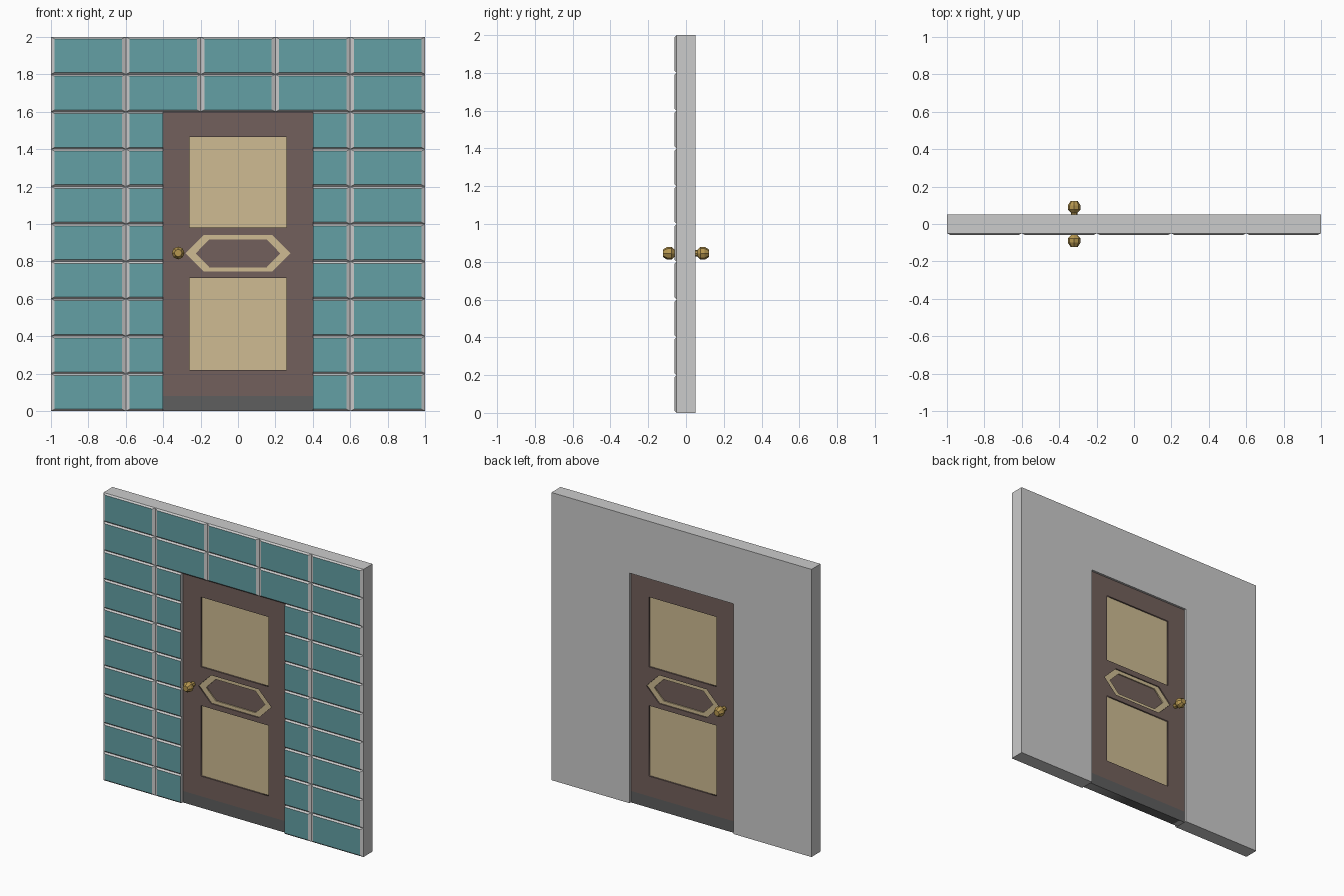
import bpy, bmesh, math
from mathutils import Vector

if "Cube" in bpy.data.objects:
    bpy.data.objects.remove(bpy.data.objects["Cube"])


def material(name, rgb):
    m = bpy.data.materials.new(name)
    m.diffuse_color = (*rgb, 1)
    m.use_nodes = True
    m.node_tree.nodes["Principled BSDF"].inputs["Base Color"].default_value = m.diffuse_color
    return m


TEAL = material("teal", (0.127, 0.352, 0.376))
BROWN = material("brown", (0.17, 0.118, 0.106))
TAN = material("tan", (0.62, 0.50, 0.29))
DARK = material("dark_grey", (0.112, 0.112, 0.112))
BRASS = material("brass", (0.47, 0.31, 0.08))


def finish(bm, name, mats):
    bmesh.ops.remove_doubles(bm, verts=bm.verts, dist=1e-5)
    me = bpy.data.meshes.new(name)
    bm.to_mesh(me)
    bm.free()
    for m in mats:
        me.materials.append(m)
    ob = bpy.data.objects.new(name, me)
    bpy.context.collection.objects.link(ob)
    return ob


def sides(bm, a, b):
    for i in range(len(a)):
        j = (i + 1) % len(a)
        bm.faces.new((a[i], a[j], b[j], b[i]))


def loop(bm, pts, y):
    return [bm.verts.new((x, y, z)) for x, z in pts]


def rect(x0, x1, z0, z1):
    return [(x0, z0), (x1, z0), (x1, z1), (x0, z1)]


def hexagon(tip, flat, z0, z1):
    zm = (z0 + z1) / 2
    return [(-flat, z0), (flat, z0), (tip, zm), (flat, z1), (-flat, z1), (-tip, zm)]


def prism(name, outlines, half, mat):
    """Flat shape with optional holes, thickened to y = +-half."""
    cu = bpy.data.curves.new(name, 'CURVE')
    cu.dimensions = '2D'
    cu.fill_mode = 'BOTH'
    cu.extrude = half
    for pts in outlines:
        s = cu.splines.new('POLY')
        s.points.add(len(pts) - 1)
        for p, (x, z) in zip(s.points, pts):
            p.co = (x, z, 0, 1)
        s.use_cyclic_u = True
    cu.materials.append(mat)
    ob = bpy.data.objects.new(name, cu)
    ob.rotation_euler.x = math.pi / 2
    bpy.context.collection.objects.link(ob)
    bpy.ops.object.select_all(action='DESELECT')
    ob.select_set(True)
    bpy.context.view_layer.objects.active = ob
    bpy.ops.object.convert(target='MESH')


# Wall with doorway, front covered by bevelled tiles
bm = bmesh.new()
outline = [(-1, 0), (-.4, 0), (-.4, 1.6), (.4, 1.6), (.4, 0), (1, 0), (1, 2), (-1, 2)]
back, front = loop(bm, outline, 0.05), loop(bm, outline, -0.05)
sides(bm, back, front)
bm.faces.new(back[::-1])
for col in range(5):
    for row in range(10):
        beside_door = row < 8
        if beside_door and col == 2:
            continue
        x0, z0 = -1 + 0.4 * col, 0.2 * row
        x1, z1, left, right = x0 + 0.4, z0 + 0.2, 0.02, 0.02
        if beside_door and col == 1:
            x1, right = -0.4, 0
        if beside_door and col == 3:
            x0, left = 0.4, 0
        base = loop(bm, rect(x0, x1, z0, z1), -0.05)
        face = loop(bm, rect(x0 + left, x1 - right, z0 + .01, z1 - .01), -0.06)
        sides(bm, base, face)
        bm.faces.new(face).material_index = 1
finish(bm, "tiled_wall", [None, TEAL])

# Door frame with openings, recessed panels and kick plate
upper, lower = rect(-.26, .26, .98, 1.465), rect(-.26, .26, .22, .71)
hex_out = hexagon(.28, .183, .745, .942)
hex_in = hexagon(.226, .153, .768, .918)
prism("door_frame", [rect(-.4, .4, .08, 1.6), upper, lower, hex_out], 0.035, BROWN)
prism("kick_plate", [rect(-.4, .4, 0, .08)], 0.035, DARK)
prism("upper_panel", [upper], 0.025, TAN)
prism("lower_panel", [lower], 0.025, TAN)
prism("hexagon_trim", [hex_out, hex_in], 0.027, TAN)
prism("hexagon_panel", [hex_in], 0.019, BROWN)

# Faceted door knobs, front one lathed and mirrored to the back
bm = bmesh.new()
profile = [(.017, .034), (.017, .06), (.034, .077), (.034, .099), (.02, .122), (0, .122)]
vs = [bm.verts.new((r, -y, 0)) for r, y in profile]
es = [bm.edges.new(p) for p in zip(vs, vs[1:])]
bmesh.ops.spin(bm, geom=vs + es, cent=(0, 0, 0), axis=(0, 1, 0),
               angle=math.tau, steps=8, use_merge=True)
bmesh.ops.remove_doubles(bm, verts=bm.verts, dist=1e-5)
bmesh.ops.recalc_face_normals(bm, faces=bm.faces)
knobs = finish(bm, "door_knobs", [BRASS])
knobs.location = Vector((-0.32, 0, 0.845))
mirror = knobs.modifiers.new("both_sides", 'MIRROR')
mirror.use_axis = (False, True, False)
